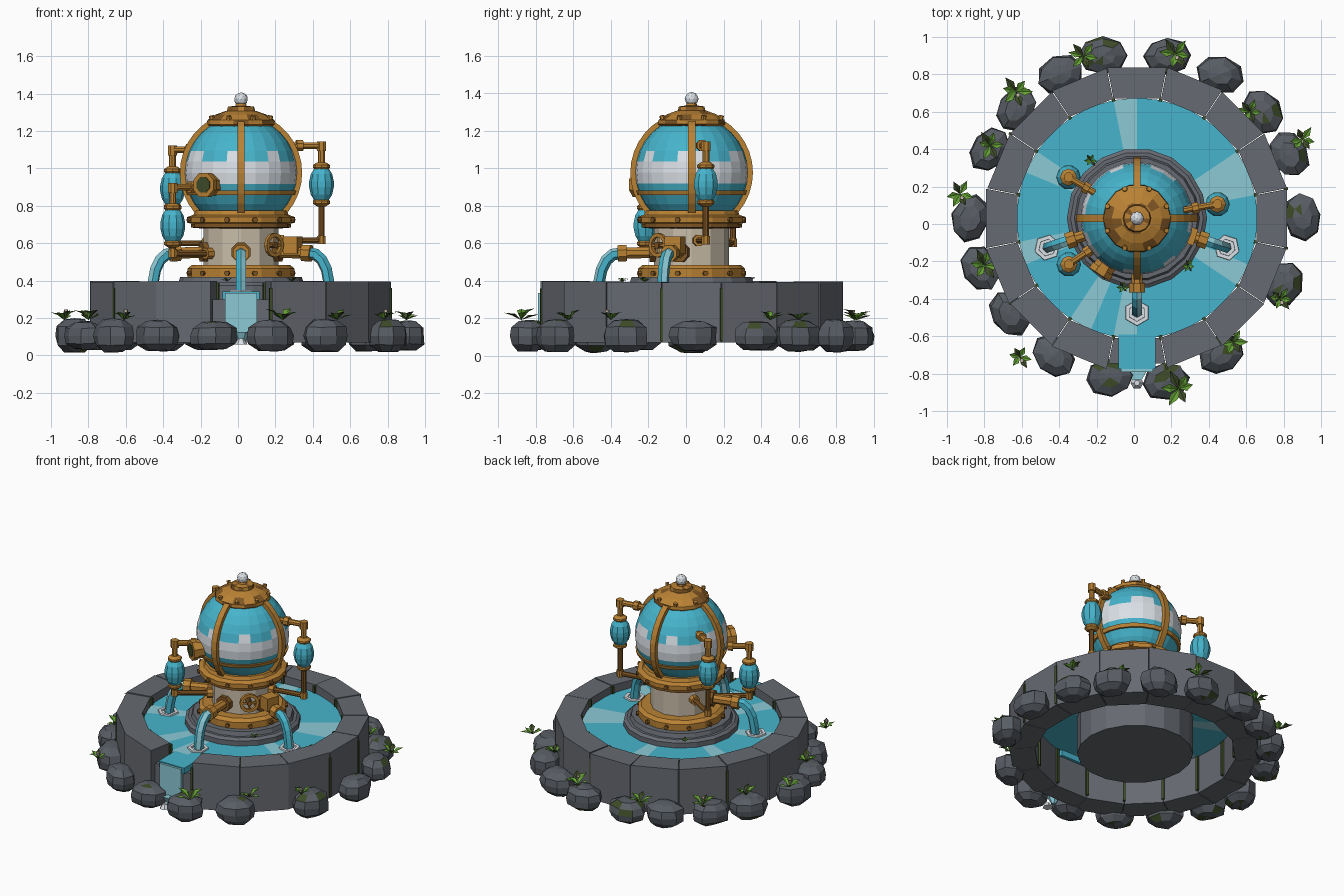
import bpy, bmesh, math, random
from mathutils import Vector, Matrix

if "Cube" in bpy.data.objects:
    bpy.data.objects.remove(bpy.data.objects["Cube"])
random.seed(4)
CX, CY = 0.016, 0.03
rad = math.radians

def material(name, rgb):
    m = bpy.data.materials.new(name)
    lin = [(c / 255 / 12.92 if c < 11 else ((c / 255 + 0.055) / 1.055) ** 2.4) for c in rgb]
    m.diffuse_color = (*lin, 1)
    m.use_nodes = True
    m.node_tree.nodes["Principled BSDF"].inputs["Base Color"].default_value = m.diffuse_color
    return m
STONE = material("wall_stone", (102, 106, 113))
ROCK = material("rock_grey", (88, 93, 100))
BRASS = material("brass", (186, 130, 52))
BRONZE = material("dark_bronze", (128, 86, 36))
WATER = material("water_blue", (70, 180, 204))
PALE = material("pale_water", (140, 202, 214))
FOAM = material("foam_white", (218, 224, 230))
CREAM = material("cream_stone", (200, 188, 168))
LEAF = material("leaf_green", (100, 160, 52))
MOSS = material("dark_moss", (62, 76, 40))

def finish(name, bm, *mats):
    bmesh.ops.recalc_face_normals(bm, faces=bm.faces)
    me = bpy.data.meshes.new(name)
    bm.to_mesh(me); bm.free()
    for m in mats: me.materials.append(m)
    ob = bpy.data.objects.new(name, me)
    bpy.context.collection.objects.link(ob)
    return ob

def paint(ob, rule):
    for i, f in enumerate(ob.data.polygons): f.material_index = rule(i, f)

def polar(r, deg, z):
    return Vector((CX + r * math.cos(rad(deg)), CY + r * math.sin(rad(deg)), z))

def skin(bm, rings, caps=True, loop=False):
    vs = [[bm.verts.new(p) for p in ring] for ring in rings]
    n = len(vs[0])
    for a, b in zip(vs, vs[1:] + vs[:1] if loop else vs[1:]):
        for i in range(n):
            bm.faces.new((a[i], a[(i + 1) % n], b[(i + 1) % n], b[i]))
    if caps and not loop:
        bm.faces.new(vs[0]); bm.faces.new(vs[-1])

def lathe(name, profile, n, *mats, at=(CX, CY, 0), turn=0.0):
    bm = bmesh.new()
    ang = [rad(turn) + 2 * math.pi * i / n for i in range(n)]
    skin(bm, [[Vector(at) + Vector((r * math.cos(a), r * math.sin(a), z)) for a in ang] for r, z in profile])
    return finish(name, bm, *mats)

def rod(name, p, q, r, n, mat, r2=None):
    bm = bmesh.new()
    p, q = Vector(p), Vector(q)
    M = Matrix.Translation((p + q) / 2) @ (q - p).to_track_quat('Z', 'Y').to_matrix().to_4x4() @ Matrix.Rotation(math.pi / n, 4, 'Z')
    bmesh.ops.create_cone(bm, cap_ends=True, segments=n, radius1=r, radius2=r if r2 is None else r2, depth=(q - p).length, matrix=M)
    return finish(name, bm, mat)

def radial_tube(name, path, deg, r, n, *mats):
    # tube swept along an (r, z) path lying in one radial plane
    bm = bmesh.new()
    P = [polar(a, deg, z) for a, z in path]
    side = Vector((-math.sin(rad(deg)), math.cos(rad(deg)), 0))
    rings = []
    for i, p in enumerate(P):
        d1 = (P[i] - P[i - 1]).normalized() if i else (P[1] - P[0]).normalized()
        d2 = (P[i + 1] - P[i]).normalized() if i < len(P) - 1 else d1
        t = (d1 + d2).normalized()
        up = side.cross(t) / max(0.5, t.dot(d1))
        rings.append([p + r * (math.cos(a) * side + math.sin(a) * up)
                      for a in [2 * math.pi * (k + 0.5) / n for k in range(n)]])
    skin(bm, rings)
    return finish(name, bm, *mats)

def block(name, r0, r1, a0, a1, z0, z1, mat):
    bm = bmesh.new()
    skin(bm, [[polar(r0, a0, z), polar(r1, a0, z), polar(r1, a1, z), polar(r0, a1, z)] for z in (z0, z1)])
    return finish(name, bm, mat)

# basin wall: 16 stone blocks, the front one lowered to make the outlet
for k in range(16):
    a = k * 22.5
    front = k == 12
    R = 0.82 + random.uniform(-0.006, 0.004)
    block("basin_block", 0.652, 0.79 if front else R, a - 11.1, a + 11.1, 0.07,
          0.30 if front else 0.395 + random.uniform(-0.004, 0.004), STONE)
    j = a + 11.25
    block("joint_moss_inner", 0.637, 0.66, j - 0.8, j + 0.8, 0.09, 0.39, MOSS)
    if k % 3 == 0:
        block("joint_moss_outer", 0.8, 0.823, j - 0.5, j + 0.5, 0.08, 0.36, MOSS)

# pool surface with pale radial streaks
bm = bmesh.new()
ang = [i * 11.25 for i in range(32)]
skin(bm, [[polar(r, a, 0.34) for a in ang] for r in (0.34, 0.645)], caps=False)
pool = finish("pool_water", bm, WATER, PALE)
paint(pool, lambda i, f: int(i in (1, 2, 8, 13, 17, 21, 23, 29)))

# outlet channel, fall and splash
def box(name, x0, x1, y0, y1, z0, z1, mat):
    bm = bmesh.new()
    skin(bm, [[(x0, y0, z), (x1, y0, z), (x1, y1, z), (x0, y1, z)] for z in (z0, z1)])
    return finish(name, bm, mat)
box("outlet_water", CX - 0.1, CX + 0.1, -0.775, -0.59, 0.30, 0.342, WATER)
box("outlet_fall", CX - 0.085, CX + 0.085, -0.79, -0.765, 0.12, 0.335, PALE)
rod("fall_tip", (CX, -0.79, 0.06), (CX, -0.79, 0.125), 0.015, 6, PALE, 0.05)
rod("fall_splash", (CX, -0.85, 0.06), (CX, -0.85, 0.09), 0.035, 6, FOAM, 0.015)

# pedestal and machine body
lathe("pedestal", [(0.375, 0.07), (0.375, 0.375), (0.355, 0.39), (0.335, 0.39), (0.325, 0.42)], 18, STONE)
foot = lathe("foot_ring", [(0.285, 0.415), (0.285, 0.465), (0.262, 0.485), (0.2, 0.485)], 16, BRASS, BRONZE)
lathe("cream_column", [(0.2, 0.47), (0.2, 0.71)], 12, CREAM)
lathe("collar_ring", [(0.2, 0.68), (0.265, 0.685), (0.265, 0.705), (0.288, 0.71), (0.288, 0.74),
                      (0.255, 0.752), (0.245, 0.775), (0.2, 0.775)], 16, BRASS)
lathe("collar_shadow_band", [(0.2, 0.678), (0.268, 0.684), (0.268, 0.704), (0.2, 0.706)], 16, BRONZE)
for z, n in ((0.44, 12), (0.725, 12)):
    for k in range(n):
        a = 15 + k * 360 / n
        rod("ring_bolt", polar(0.27, a, z), polar(0.297, a, z), 0.015, 6, BRONZE)

# globe with a foam belt
GZ = 0.977
bm = bmesh.new()
bmesh.ops.create_uvsphere(bm, u_segments=24, v_segments=16, radius=0.302, matrix=Matrix.Translation((CX, CY, GZ)))
globe = finish("water_globe", bm, WATER, FOAM)
def foam_rule(i, f):
    z = f.center.z - GZ
    k = int((math.degrees(math.atan2(f.center.y - CY, f.center.x - CX)) % 360) / 15)
    if abs(z) < 0.06: return 1
    if 0.06 < z < 0.115: return int(k in (0, 3, 4, 7, 10, 11, 13, 14, 17, 20, 23))
    return 0
paint(globe, foam_rule)

# brass hoops over the globe
for deg in (0, 90, 180, 270):
    side = Vector((-math.sin(rad(deg)), math.cos(rad(deg)), 0)) * 0.02
    bm = bmesh.new()
    rings = []
    for e in range(-50, 81, 10):
        c, s = math.cos(rad(e)), math.sin(rad(e))
        o, i = polar(0.327 * c, deg, GZ + 0.327 * s), polar(0.296 * c, deg, GZ + 0.296 * s)
        rings.append([o + side, o - side, i - side, i + side])
    skin(bm, rings)
    finish("globe_hoop", bm, BRASS)
lathe("globe_lower_band", [(0.27, 0.858), (0.29, 0.858), (0.298, 0.882), (0.27, 0.882)], 24, BRASS)

# cap and finial
cap = lathe("globe_cap", [(0.17, 1.225), (0.183, 1.235), (0.18, 1.258), (0.135, 1.288), (0.085, 1.306),
                          (0.075, 1.308), (0.07, 1.33), (0.03, 1.335), (0.025, 1.355)], 14, BRASS, BRONZE)
paint(cap, lambda i, f: int(random.random() < 0.25))
for k in range(8):
    a = 22.5 + k * 45
    rod("cap_bolt", polar(0.165, a, 1.255), polar(0.172, a, 1.282), 0.014, 6, BRASS)
bm = bmesh.new()
bmesh.ops.create_icosphere(bm, subdivisions=2, radius=0.037, matrix=Matrix.Translation((CX, CY, 1.37)))
finish("crystal_finial", bm, FOAM)

# side tanks with their pipework: angle, distance, tank height, upper pipe, lower pipe, start of upper pipe
for deg, d, z, zt, zb, r0 in ((10, 0.437, 0.915, 1.122, 0.615, 0.25), (149, 0.427, 0.893, 1.1, 0.6, 0.25),
                              (214, 0.44, 0.695, 0.9, 0.545, 0.27)):
    p = polar(d, deg, z)
    lathe("side_tank", [(0.035, -0.09), (0.057, -0.055), (0.066, -0.015), (0.066, 0.015), (0.057, 0.055), (0.035, 0.09)],
          10, WATER, at=p)
    for s in (-1, 1):
        lathe("tank_cap", [(0.034, s * 0.075), (0.046, s * 0.09), (0.046, s * 0.103), (0.024, s * 0.118)], 8, BRASS, at=p)
    radial_tube("upper_pipe", [(r0, zt), (d - 0.02, zt), (d, zt - 0.02), (d, z + 0.1)], deg, 0.019, 8, BRASS)
    radial_tube("lower_pipe", [(d, z - 0.1), (d, zb + 0.02), (d - 0.02, zb), (0.18, zb)], deg, 0.017, 8, BRONZE)
    rod("pipe_elbow", polar(d, deg, zt - 0.03), polar(d, deg, zt + 0.022), 0.027, 8, BRASS)
    rod("pipe_elbow", polar(d, deg, zb - 0.02), polar(d, deg, zb + 0.025), 0.024, 8, BRASS)
    rod("pipe_flange", polar(0.3, deg, zt), polar(0.335, deg, zt), 0.032, 8, BRASS)
    rod("pipe_flange", polar(0.19, deg, zb), polar(0.23, deg, zb), 0.032, 8, BRASS)

# three spouts with falling water and foam rings
for deg in (198, 270, 342):
    rod("spout_pipe", polar(0.17, deg, 0.552), polar(0.36, deg, 0.548), 0.032, 8, BRASS)
    rod("spout_nozzle", polar(0.345, deg, 0.548), polar(0.395, deg, 0.546), 0.047, 8, BRASS)
    rod("spout_base", polar(0.19, deg, 0.552), polar(0.225, deg, 0.552), 0.055, 8, BRONZE)
    jet = radial_tube("water_jet", [(0.38, 0.546), (0.42, 0.54), (0.455, 0.51), (0.48, 0.46), (0.492, 0.40), (0.5, 0.335)],
                      deg, 0.031, 6, WATER, PALE)
    paint(jet, lambda i, f: int(i % 6 in (1, 4)))
    p = polar(0.505, deg, 0.341)
    lathe("foam_ring", [(0.045, 0), (0.07, 0), (0.068, 0.01), (0.046, 0.01), (0.045, 0)], 6, FOAM, at=p, turn=deg)
rod("spout_valve_box", polar(0.25, 342, 0.59), polar(0.33, 342, 0.59), 0.065, 4, BRASS)

# hand wheel on the front right of the column
N = Vector((math.cos(rad(315)), math.sin(rad(315)), 0))
T = Vector((-N.y, N.x, 0))
hub = polar(0.25, 315, 0.59)
bm = bmesh.new()
skin(bm, [[hub + (0.055 + dr) * (math.cos(a) * T + math.sin(a) * Vector((0, 0, 1))) + N * dn
           for dr, dn in ((-0.01, -0.01), (0.01, -0.01), (0.01, 0.01), (-0.01, 0.01))]
          for a in [i * math.pi / 6 for i in range(12)]], loop=True)
finish("wheel_rim", bm, BRASS)
for d in (T, Vector((0, 0, 1))):
    rod("wheel_spoke", hub - d * 0.052, hub + d * 0.052, 0.009, 4, BRASS)
rod("wheel_axle", polar(0.17, 315, 0.59), polar(0.265, 315, 0.59), 0.018, 8, BRONZE)

# porthole on the lower front left of the globe
rod("porthole_body", polar(0.22, 236, 0.912), polar(0.355, 236, 0.912), 0.062, 8, BRASS)
rod("porthole_rim", polar(0.325, 236, 0.912), polar(0.36, 236, 0.912), 0.07, 8, BRASS)
rod("porthole_glass", polar(0.35, 236, 0.912), polar(0.364, 236, 0.912), 0.045, 8, MOSS)

# ring of rocks
rocks = [(-.165, .90), (-.395, .80), (-.63, .615), (-.77, .40), (-.875, .03), (-.82, -.24), (-.665, -.48), (-.43, -.705),
         (-.13, -.82), (.17, -.84), (.47, -.695), (.8, -.32), (.9, .04), (.83, .37), (.69, .60), (.46, .80), (.18, .90)]
for x, y in rocks:
    bm = bmesh.new()
    bmesh.ops.create_uvsphere(bm, u_segments=8, v_segments=6, radius=1)
    h = random.uniform(0.082, 0.1)
    yaw = math.atan2(y, x) + random.uniform(-0.3, 0.3)
    for v in bm.verts:
        c = v.co
        c.xy *= 1.08 if abs(c.z) > 0.3 else 1.0
        c *= random.uniform(0.93, 1.06)
        c.z = max(-0.9, min(0.95, c.z))
    bm.transform(Matrix.Translation((x, y, 0.105)) @ Matrix.Rotation(yaw, 4, 'Z') @ Matrix.Diagonal((0.1, 0.128, h, 1)))
    rock = finish("edge_rock", bm, ROCK, MOSS)
    paint(rock, lambda i, f: int(f.normal.z > 0.25 and random.random() < 0.13))

# leafy tufts and little blossoms between the rocks
tufts = [(-.63, .71, .09), (-.77, .42, .08), (-.93, .16, .08), (-.8, -.22, .09), (-.61, -.71, .07), (.24, -.88, .1), (.53, -.63, .08),
         (.78, -.4, .07), (-.27, .90, .08), (.22, .91, .09), (.62, .6, .07), (.9, .45, .08), (-.23, .34, .04), (.29, -.22, .04), (-.06, -.34, .035)]
for n, (x, y, s) in enumerate(tufts):
    bm = bmesh.new()
    base = Vector((x, y, 0.19 if s > 0.05 else 0.395))
    for k in range(6):
        a = k * 1.047 + random.uniform(-0.3, 0.3)
        d, t = Vector((math.cos(a), math.sin(a), 0)), Vector((-math.sin(a), math.cos(a), 0))
        L, lift = s * random.uniform(0.75, 1.1), s * random.uniform(0.35, 0.85)
        mid = base + d * L * 0.5 + Vector((0, 0, lift * 0.7))
        b, tip = bm.verts.new(base), bm.verts.new(base + d * L + Vector((0, 0, lift * 0.8)))
        m = bm.verts.new(mid - Vector((0, 0, s * 0.1)))
        for sg in (-1, 1):
            e = bm.verts.new(mid + t * s * 0.24 * sg)
            bm.faces.new((b, m, e)); bm.faces.new((m, tip, e))
    tuft = finish("leaf_tuft", bm, LEAF, MOSS)
    paint(tuft, lambda i, f: int((i // 4) % 3 == 2))
    if n in (0, 2, 4, 7, 9):
        rod("blossom", base + Vector((0.01, -0.02, 0.04)), base + Vector((0.01, -0.02, 0.055)), 0.012, 5, CREAM)
